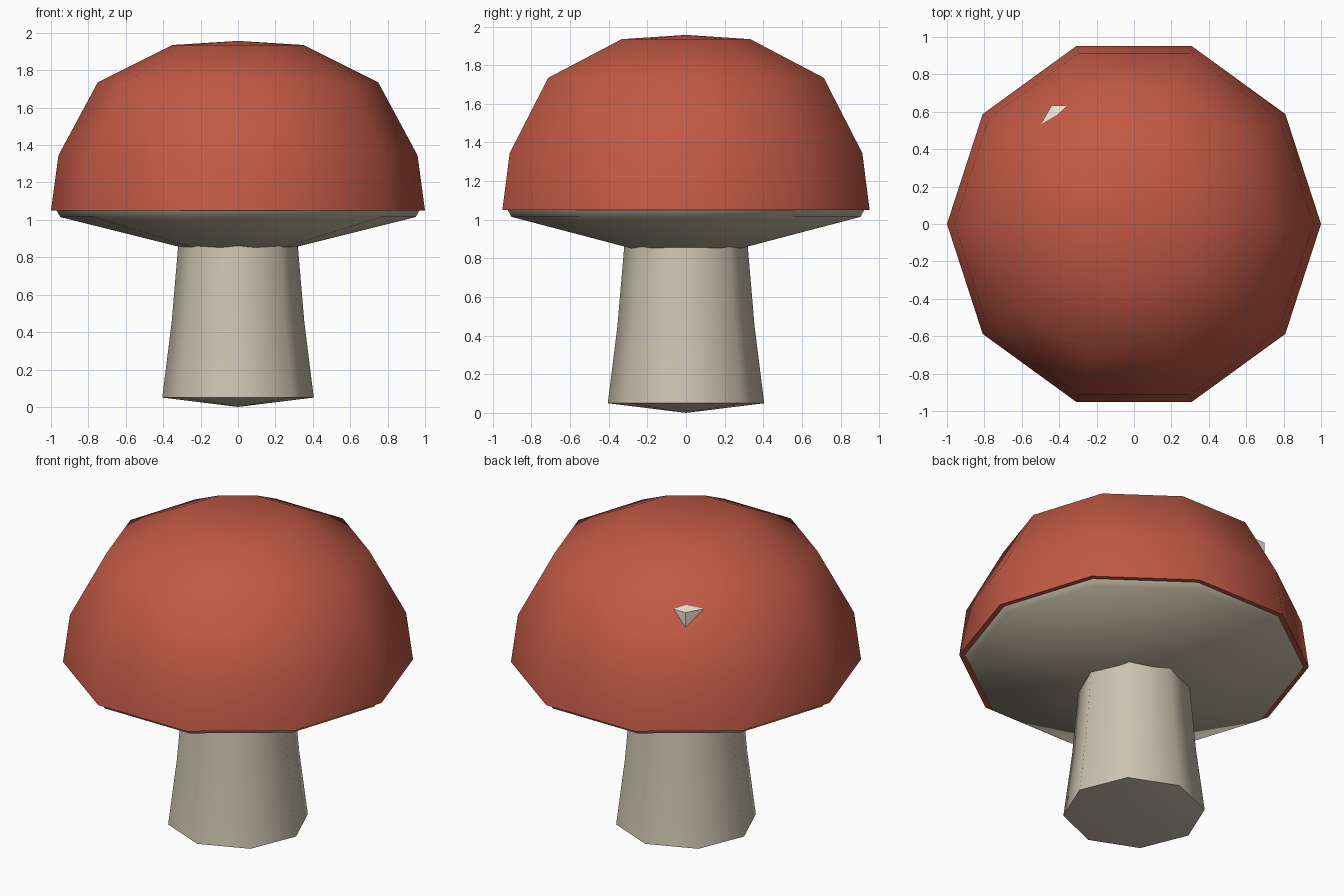
import bpy, math

if "Cube" in bpy.data.objects:
    bpy.data.objects.remove(bpy.data.objects["Cube"])


def material(name, rgb):
    m = bpy.data.materials.new(name)
    m.diffuse_color = (*rgb, 1)
    m.use_nodes = True
    m.node_tree.nodes["Principled BSDF"].inputs["Base Color"].default_value = m.diffuse_color
    return m


def lathe(name, profile, sides, mat, smooth=None, center=(0, 0)):
    """Revolve (radius, z) points; radius 0 gives a single pole vertex."""
    verts, faces, rings = [], [], []
    for r, z in profile:
        start = len(verts)
        n = sides if r > 0 else 1
        for i in range(n):
            a = math.tau * i / sides
            verts.append((center[0] + r * math.cos(a), center[1] + r * math.sin(a), z))
        rings.append([start + i % n for i in range(sides)])
    for low, high in zip(rings, rings[1:]):
        for i in range(sides):
            j = (i + 1) % sides
            quad = (low[i], low[j], high[j], high[i])
            faces.append(tuple(dict.fromkeys(quad)))
    mesh = bpy.data.meshes.new(name)
    mesh.from_pydata(verts, [], faces)
    mesh.materials.append(mat)
    obj = bpy.data.objects.new(name, mesh)
    bpy.context.collection.objects.link(obj)
    if smooth:
        bpy.ops.object.select_all(action='DESELECT')
        obj.select_set(True)
        bpy.context.view_layer.objects.active = obj
        bpy.ops.object.shade_smooth_by_angle(angle=math.radians(smooth))
    return obj


red = material("cap_red", (0.53, 0.1, 0.06))
cream = material("stem_cream", (0.6, 0.55, 0.44))
gill = material("gill_cream", (0.5, 0.45, 0.34))
pale = material("spot_pale", (0.8, 0.77, 0.68))

# Stem with a shallow pointed base, running up into the cap
lathe("stem", [(0, 0), (0.405, 0.05), (0.355, 0.45), (0.32, 0.86), (0.31, 0.95), (0, 0.95)],
      8, cream, 50)

# Underside of the cap
lathe("gills", [(0, 0.84), (0.25, 0.84), (0.95, 1.015), (0.97, 1.05)], 10, gill, 50)

# Domed cap with a thin rim
lathe("cap", [(0.97, 1.05), (1.0, 1.05), (0.997, 1.07), (0.96, 1.345),
              (0.75, 1.735), (0.35, 1.935), (0, 1.957)], 10, red, 50)

# Spot mostly sunk into the back left of the cap
lathe("spot", [(0, 1.5), (0.16, 1.55), (0.16, 1.713), (0, 1.77)], 6, pale,
      center=(-0.36, 0.496))
